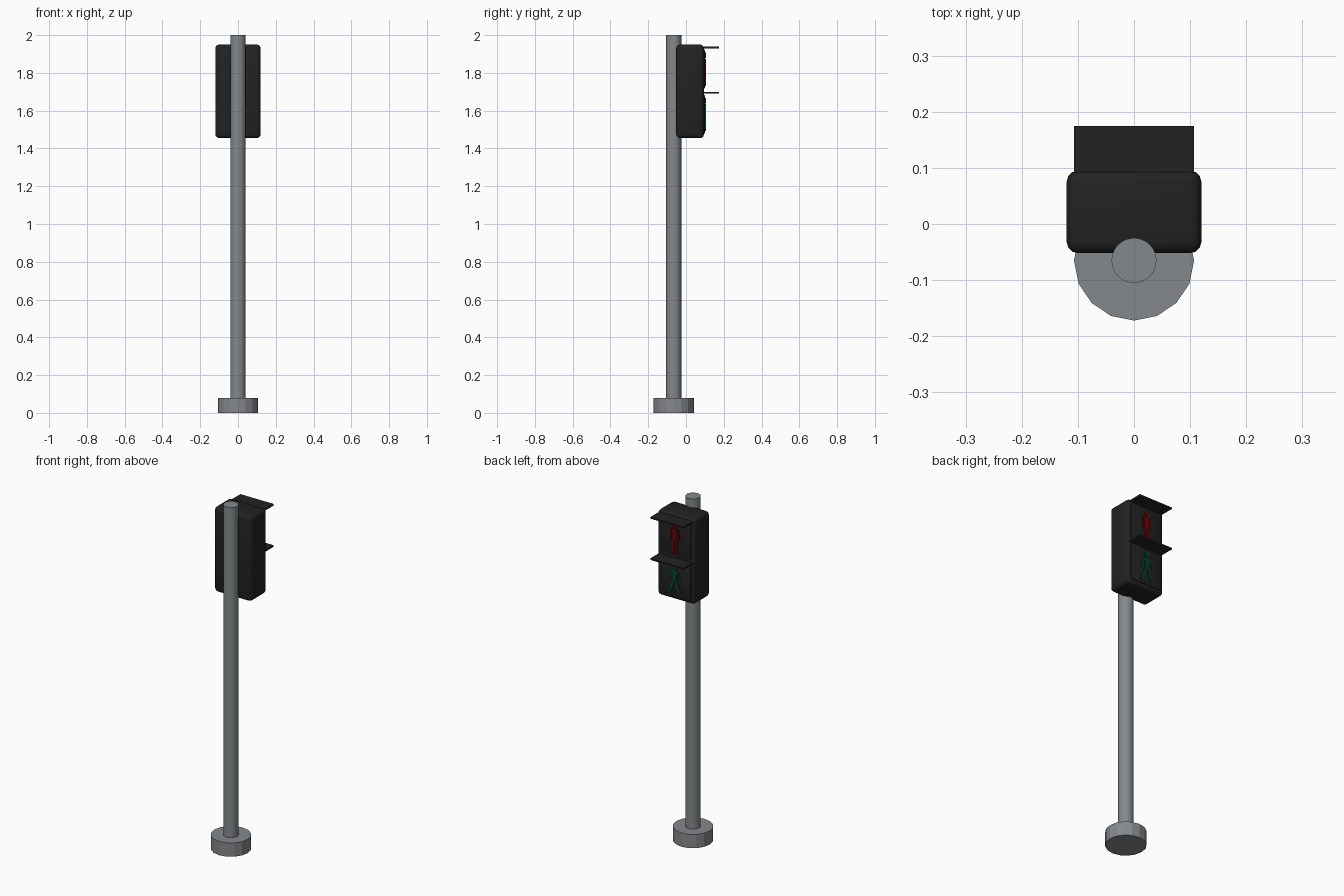
import bpy, math
from mathutils import Vector

if "Cube" in bpy.data.objects:
    bpy.data.objects.remove(bpy.data.objects["Cube"])


def material(name, rgb):
    m = bpy.data.materials.new(name)
    m.diffuse_color = (*rgb, 1)
    m.use_nodes = True
    m.node_tree.nodes["Principled BSDF"].inputs["Base Color"].default_value = m.diffuse_color
    return m


GREY = material("grey metal", (0.235, 0.25, 0.26))
BLACK = material("black casing", (0.016, 0.016, 0.016))
RED = material("dark red", (0.12, 0.002, 0.002))
GREEN = material("dark green", (0.001, 0.055, 0.022))


def finish(name, mat, smooth=False):
    ob = bpy.context.object
    ob.name = name
    ob.data.materials.append(mat)
    if smooth:
        bpy.ops.object.shade_smooth_by_angle(angle=math.radians(35))
    return ob


def cylinder(name, r, z0, z1, y, sides, mat, smooth):
    bpy.ops.mesh.primitive_cylinder_add(vertices=sides, radius=r, depth=z1 - z0,
                                        location=(0, y, (z0 + z1) / 2))
    return finish(name, mat, smooth)


def box(name, lo, hi, mat, bevel=0, segments=3):
    lo, hi = Vector(lo), Vector(hi)
    bpy.ops.mesh.primitive_cube_add(size=1, location=(lo + hi) / 2)
    bpy.context.object.scale = hi - lo
    bpy.ops.object.transform_apply(location=False, rotation=False, scale=True)
    ob = finish(name, mat)
    if bevel:
        mod = ob.modifiers.new("rounded edges", 'BEVEL')
        mod.width, mod.segments = bevel, segments
        bpy.ops.object.modifier_apply(modifier=mod.name)
        bpy.ops.object.shade_smooth_by_angle(angle=math.radians(35))
    return ob


FACE = 0.1      # y of the lens plates
THICK = 0.005   # thickness of the figures


def limb(name, a, b, width, mat):
    """Thin bar on the lens between two (x, z) points."""
    a, b = Vector(a), Vector(b)
    d, mid = b - a, (a + b) / 2
    bpy.ops.mesh.primitive_cube_add(size=1, location=(mid.x, FACE + THICK / 2, mid.y))
    ob = bpy.context.object
    ob.scale = (width, THICK, d.length)
    ob.rotation_euler.y = math.atan2(d.x, d.y)
    finish(name, mat)


def head(name, x, z, r, mat):
    bpy.ops.mesh.primitive_cylinder_add(vertices=16, radius=r, depth=THICK,
                                        location=(x, FACE + THICK / 2, z),
                                        rotation=(math.pi / 2, 0, 0))
    finish(name, mat)


# Post and foot
POST_Y = -0.065
cylinder("foot", 0.107, 0, 0.08, POST_Y, 16, GREY, False)
cylinder("post", 0.04, 0.08, 2.0, POST_Y, 32, GREY, True)

# Signal box with two lens plates, each under a flat visor
box("signal_box", (-0.12, -0.052, 1.455), (0.12, 0.095, 1.95), BLACK, 0.02)
for part, z0, z1 in (("upper", 1.715, 1.925), ("lower", 1.475, 1.685)):
    box(part + "_lens", (-0.1, 0.085, z0), (0.1, FACE, z1), BLACK, 0.008, 2)
    box(part + "_visor", (-0.107, 0.08, z1 + 0.005), (0.107, 0.175, z1 + 0.014), BLACK)

# Standing figure
Z = 1.73
head("standing_head", 0, Z + 0.163, 0.015, RED)
limb("standing_torso", (0, Z + 0.075), (0, Z + 0.144), 0.032, RED)
for side, s in (("left", -1), ("right", 1)):
    limb(side + "_standing_arm", (s * 0.023, Z + 0.14), (s * 0.027, Z + 0.075), 0.009, RED)
    limb(side + "_standing_leg", (s * 0.009, Z + 0.08), (s * 0.009, Z), 0.013, RED)

# Walking figure
Z = 1.495
head("walking_head", 0, Z + 0.158, 0.015, GREEN)
limb("walking_torso", (0, Z + 0.075), (0, Z + 0.14), 0.028, GREEN)
limb("front_arm", (0.01, Z + 0.135), (0.037, Z + 0.085), 0.01, GREEN)
limb("rear_arm", (-0.01, Z + 0.135), (-0.037, Z + 0.085), 0.01, GREEN)
limb("front_leg", (0.004, Z + 0.085), (0.033, Z), 0.014, GREEN)
limb("rear_leg", (-0.004, Z + 0.085), (-0.035, Z + 0.004), 0.014, GREEN)
